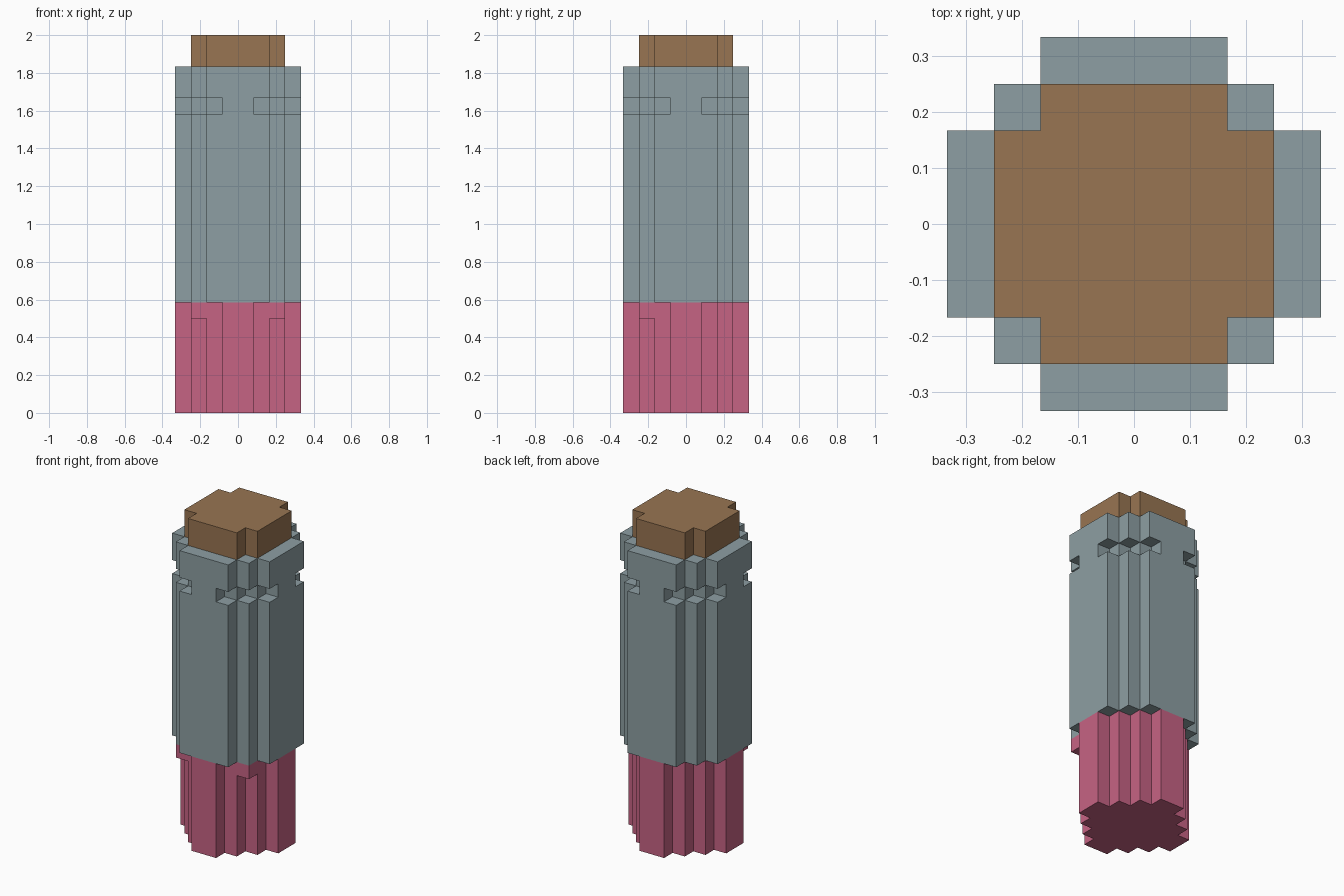
import bpy, bmesh, math
from mathutils import Vector

if "Cube" in bpy.data.objects:
    bpy.data.objects.remove(bpy.data.objects["Cube"])

U = 1 / 12  # size of one block


def material(name, rgb):
    m = bpy.data.materials.new(name)
    lin = [((c / 255 + 0.055) / 1.055) ** 2.4 for c in rgb]
    m.diffuse_color = (*lin, 1)
    m.use_nodes = True
    m.node_tree.nodes["Principled BSDF"].inputs["Base Color"].default_value = m.diffuse_color
    return m


def layer(widths, z0, z1):
    """Blocks of a four-way symmetric stepped section; widths = half depth per column."""
    n = len(widths)
    cells = set()
    for i in range(-n, n):
        w = widths[i if i >= 0 else -i - 1]
        cells |= {(i, j, k) for j in range(-w, w) for k in range(z0, z1)}
    return cells


def build(name, cells, mat):
    """Outer skin of a set of blocks, merged into large flat faces."""
    bm = bmesh.new()
    verts = {}

    def vert(p):
        key = tuple(round(c) for c in p)
        if key not in verts:
            verts[key] = bm.verts.new(Vector(key) * U)
        return verts[key]

    for c in cells:
        for axis in range(3):
            for side in (0, 1):
                step = Vector((0, 0, 0))
                step[axis] = 1 if side else -1
                if tuple(int(a + b) for a, b in zip(c, step)) in cells:
                    continue
                a, b = Vector((0, 0, 0)), Vector((0, 0, 0))
                a[(axis + 1) % 3] = 1
                b[(axis + 2) % 3] = 1
                o = Vector(c)
                o[axis] += side
                quad = [o, o + a, o + a + b, o + b]
                if not side:
                    quad.reverse()
                bm.faces.new([vert(p) for p in quad])
    bmesh.ops.dissolve_limit(bm, angle_limit=math.radians(1),
                             verts=bm.verts[:], edges=bm.edges[:])
    me = bpy.data.meshes.new(name)
    bm.to_mesh(me)
    bm.free()
    me.materials.append(mat)
    ob = bpy.data.objects.new(name, me)
    bpy.context.collection.objects.link(ob)
    return ob


pink = material("pink", (198, 99, 132))
grey = material("blue grey", (141, 159, 163))
brown = material("brown", (152, 117, 82))

ROUND, WIDE, CAP = (4, 3, 2, 1), (4, 4, 3, 2), (3, 3, 2)

# lower handle, with a filler block under the sleeve at both front corners
build("lower_handle", layer(ROUND, 0, 7) | {(2, -3, 6), (-3, -3, 6)}, pink)

# sleeve, with a groove at the four corners
build("sleeve", layer(WIDE, 7, 19) | layer(ROUND, 19, 20) | layer(WIDE, 20, 22), grey)

# top plug
build("top_plug", layer(CAP, 22, 24), brown)
